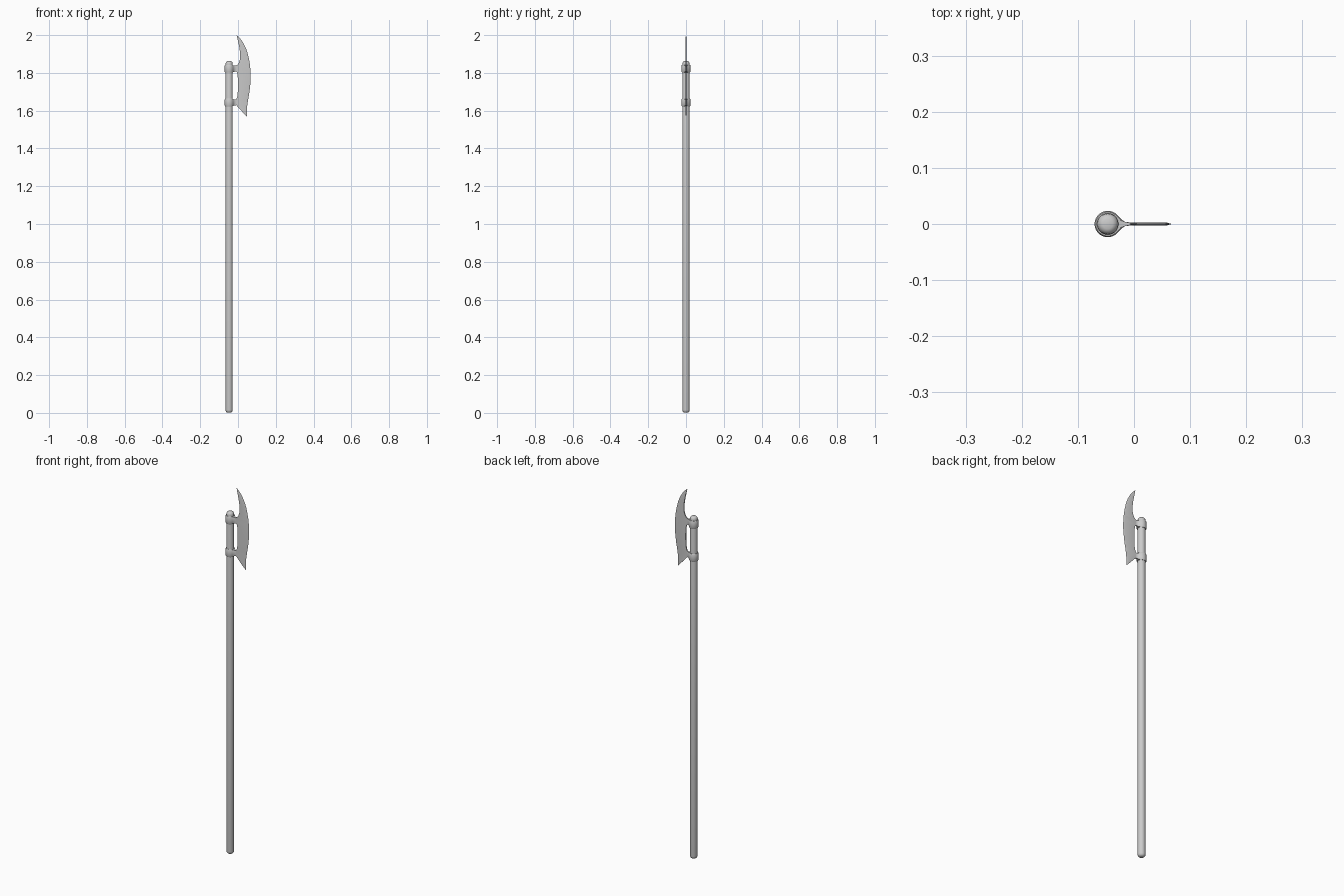
import bpy, bmesh, math

if "Cube" in bpy.data.objects:
    bpy.data.objects.remove(bpy.data.objects["Cube"])

CX = -0.0468   # shaft axis
R = 0.019      # shaft radius


def finish(name, bm, angle=35):
    bmesh.ops.remove_doubles(bm, verts=bm.verts, dist=1e-5)
    bmesh.ops.recalc_face_normals(bm, faces=bm.faces)
    me = bpy.data.meshes.new(name)
    bm.to_mesh(me)
    bm.free()
    ob = bpy.data.objects.new(name, me)
    bpy.context.collection.objects.link(ob)
    bpy.context.view_layer.objects.active = ob
    ob.select_set(True)
    bpy.ops.object.shade_smooth_by_angle(angle=math.radians(angle))
    ob.select_set(False)
    return ob


def smooth_path(pts, n):
    # Catmull-Rom through 2D points
    out = []
    for i in range(len(pts) - 1):
        a, b, c, d = pts[max(i - 1, 0)], pts[i], pts[i + 1], pts[min(i + 2, len(pts) - 1)]
        for k in range(n):
            t = k / n
            out.append(tuple(0.5 * (2 * b[j] + (c[j] - a[j]) * t
                       + (2 * a[j] - 5 * b[j] + 4 * c[j] - d[j]) * t * t
                       + (3 * b[j] - a[j] - 3 * c[j] + d[j]) * t ** 3) for j in (0, 1)))
    out.append(pts[-1])
    return out


# shaft: lathed rod with rounded ends
profile = [(0, 0), (0.009, 0.001), (0.014, 0.004), (0.0178, 0.009), (R, 0.016),
           (R, 1.848), (0.0178, 1.855), (0.014, 1.860), (0.009, 1.8625), (0, 1.8635)]
bm = bmesh.new()
N = 32
rings = [[bm.verts.new((CX + r * math.cos(math.tau * i / N), r * math.sin(math.tau * i / N), z))
          for i in range(N)] for r, z in profile[1:-1]]
for a, b in zip(rings, rings[1:]):
    for i in range(N):
        bm.faces.new((a[i], a[(i + 1) % N], b[(i + 1) % N], b[i]))
bm.faces.new(rings[0])
bm.faces.new(rings[-1])
finish("shaft", bm, 50)


# collars: teardrop sleeves whose necks carry the blade
def collar(name, zc):
    neck = [(0.0375, 0.003, 0.014), (0.031, 0.004, 0.015), (0.026, 0.0068, 0.017), (0.0215, 0.0115, 0.019)]
    arc = [(0.0235 * math.cos(math.radians(a)), 0.0235 * math.sin(math.radians(a)), 0.021)
           for a in range(45, 316, 10)]
    outline = neck + arc + [(x, -y, h) for x, y, h in reversed(neck)]
    bm = bmesh.new()
    levels = []
    for s, inset in ((-1, 0.91), (-0.8, 1), (0.8, 1), (1, 0.91)):
        levels.append([bm.verts.new((CX + x * (inset if x < 0.03 else 1), y * inset, zc + s * h))
                       for x, y, h in outline])
    n = len(outline)
    for a, b in zip(levels, levels[1:]):
        for i in range(n):
            bm.faces.new((a[i], a[(i + 1) % n], b[(i + 1) % n], b[i]))
    bm.faces.new(levels[0])
    bm.faces.new(levels[-1])
    finish(name, bm)


collar("upper_collar", 1.822)
collar("lower_collar", 1.643)

# blade: rows from back edge to bevel line to sharp cutting edge
back = [(-0.008, 2.0), (0.005, 1.945), (0.011, 1.90), (0.009, 1.868), (0.0, 1.847), (-0.012, 1.839),
        (-0.024, 1.838), (-0.024, 1.8085), (-0.012, 1.808), (-0.004, 1.798), (-0.001, 1.77),
        (0.0, 1.735), (-0.002, 1.69), (-0.006, 1.668), (-0.012, 1.66), (-0.024, 1.658),
        (-0.024, 1.632), (-0.012, 1.6315), (-0.002, 1.621), (0.022, 1.595), (0.048, 1.567)]
edge = smooth_path([(-0.008, 2.0), (0.013, 1.98), (0.034, 1.947), (0.049, 1.91), (0.06, 1.862),
                    (0.0655, 1.82), (0.067, 1.767), (0.061, 1.703), (0.0515, 1.645),
                    (0.0475, 1.608), (0.048, 1.567)], 8)


def edge_x(z):
    for (x0, z0), (x1, z1) in zip(edge, edge[1:]):
        if z1 <= z <= z0:
            return x0 + (x1 - x0) * (z0 - z) / (z0 - z1)
    return edge[-1][0]


T = 0.0027
outline = smooth_path(back[:7], 5) + smooth_path(back[7:16], 4) + smooth_path(back[16:], 4)
bm = bmesh.new()
rows = []
for x, z in outline:
    xe = max(edge_x(z), x)
    xb = xe - min(0.009, 0.5 * (xe - x))
    t = T * min(1, 0.25 + (xe - x) / 0.03)
    rows.append([bm.verts.new(p) for p in
                 ((x, -t, z), (xb, -t, z), (xe, 0, z), (xb, t, z), (x, t, z))])
for a, b in zip(rows, rows[1:]):
    for i in range(5):
        bm.faces.new((a[i], a[(i + 1) % 5], b[(i + 1) % 5], b[i]))
finish("blade", bm, 20)
